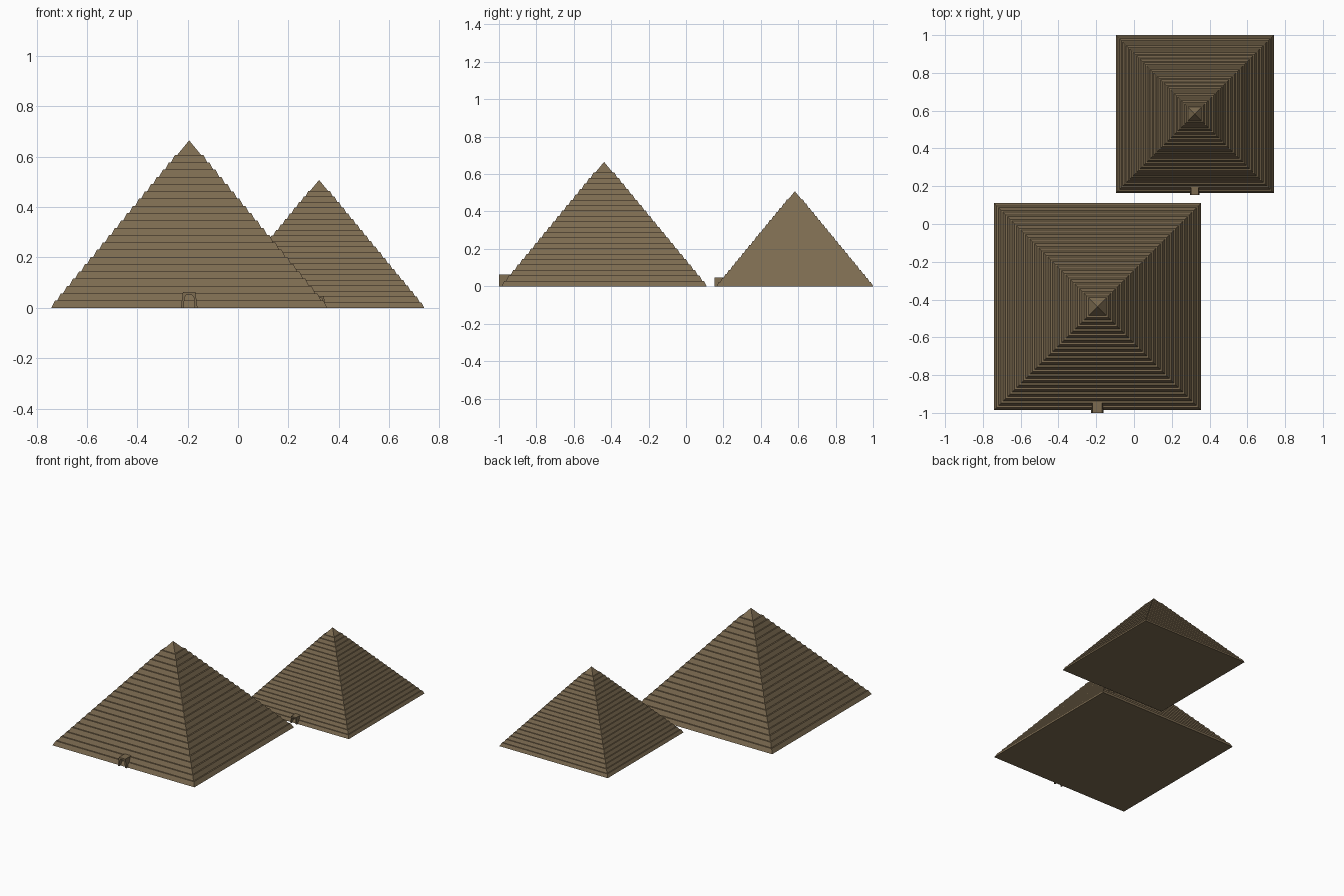
import bpy, bmesh

if "Cube" in bpy.data.objects:
    bpy.data.objects.remove(bpy.data.objects["Cube"])

stone = bpy.data.materials.new("sandstone")
stone.diffuse_color = (0.20, 0.145, 0.08, 1)
stone.use_nodes = True
stone.node_tree.nodes["Principled BSDF"].inputs["Base Color"].default_value = stone.diffuse_color

LAYERS = 23      # courses up the full height
CAP = 2          # courses merged into the smooth capstone


def finish(bm, name):
    bmesh.ops.recalc_face_normals(bm, faces=bm.faces)
    me = bpy.data.meshes.new(name)
    bm.to_mesh(me)
    bm.free()
    me.materials.append(stone)
    ob = bpy.data.objects.new(name, me)
    bpy.context.collection.objects.link(ob)
    return ob


def pyramid(name, cx, cy, half, height):
    # Stack of square rings: battered course face, then a narrow ledge
    bm = bmesh.new()

    def ring(w, z):
        return [bm.verts.new((cx + sx * w, cy + sy * w, z))
                for sx, sy in ((-1, -1), (1, -1), (1, 1), (-1, 1))]

    inset, rise = half / LAYERS, height / LAYERS
    rings = []
    for i in range(LAYERS - CAP):
        w = half - i * inset
        rings.append(ring(w, i * rise))
        rings.append(ring(w - 0.62 * inset, (i + 1) * rise))
    rings.append(ring(CAP * inset, (LAYERS - CAP) * rise))
    bm.faces.new(rings[0])
    for a, b in zip(rings, rings[1:]):
        for k in range(4):
            n = (k + 1) % 4
            bm.faces.new((a[k], a[n], b[n], b[k]))
    # Capstone
    apex = bm.verts.new((cx, cy, height))
    for k in range(4):
        bm.faces.new((rings[-1][k], rings[-1][(k + 1) % 4], apex))
    finish(bm, name)


def doorway(name, cx, y0, s):
    # Tapered portal frame with a chamfered opening, run back into the slope
    outer = [(-0.033, 0), (-0.025, 0.062), (0.025, 0.062), (0.033, 0)]
    inner = [(0.022, 0), (0.018, 0.043), (0.012, 0.050),
             (-0.012, 0.050), (-0.018, 0.043), (-0.022, 0)]
    bm = bmesh.new()
    f = bm.faces.new([bm.verts.new((cx + x * s, y0, z * s)) for x, z in outer + inner])
    ext = bmesh.ops.extrude_face_region(bm, geom=[f], use_keep_orig=True)
    moved = [v for v in ext["geom"] if isinstance(v, bmesh.types.BMVert)]
    bmesh.ops.translate(bm, verts=moved, vec=(0, 0.066 * s, 0))
    finish(bm, name)


# Large front pyramid and smaller rear pyramid
pyramid("large_pyramid", -0.194, -0.438, 0.548, 0.665)
doorway("large_doorway", -0.194, -1.0, 1.0)
pyramid("small_pyramid", 0.322, 0.582, 0.418, 0.508)
doorway("small_doorway", 0.322, 0.153, 0.763)
